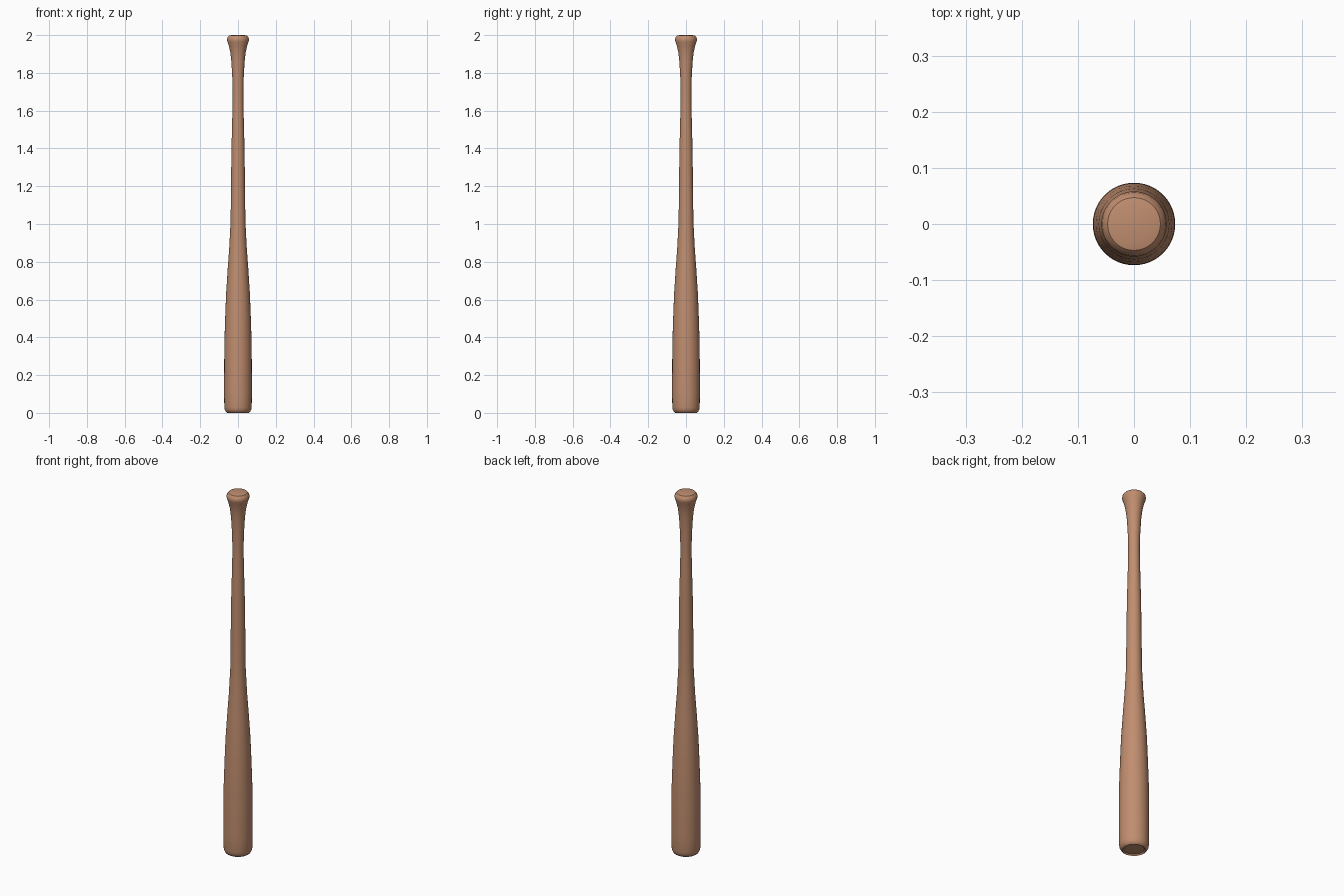
import bpy, bmesh, math

if "Cube" in bpy.data.objects:
    bpy.data.objects.remove(bpy.data.objects["Cube"])

# Turned profile: (radius, height) from barrel end to knob
PROFILE = [
    (0.0, 0.006), (0.05, 0.006), (0.056, 0.0), (0.064, 0.005), (0.070, 0.016),
    (0.0725, 0.03), (0.0735, 0.11), (0.0725, 0.36), (0.068, 0.50), (0.063, 0.63),
    (0.054, 0.77), (0.046, 0.88), (0.039, 1.02), (0.037, 1.20), (0.0345, 1.40),
    (0.030, 1.58), (0.028, 1.68), (0.030, 1.77), (0.035, 1.86), (0.041, 1.91),
    (0.049, 1.945), (0.056, 1.965), (0.058, 1.975), (0.056, 1.987),
    (0.047, 1.997), (0.034, 2.0), (0.0, 2.0),
]
SIDES = 48

# Spin the profile round z
bm = bmesh.new()
verts = [bm.verts.new((r, 0, z)) for r, z in PROFILE]
edges = [bm.edges.new(pair) for pair in zip(verts, verts[1:])]
bmesh.ops.spin(bm, geom=verts + edges, cent=(0, 0, 0), axis=(0, 0, 1),
               angle=2 * math.pi, steps=SIDES, use_merge=False)
bmesh.ops.remove_doubles(bm, verts=bm.verts, dist=1e-5)
bmesh.ops.recalc_face_normals(bm, faces=bm.faces)
mesh = bpy.data.meshes.new("bat")
bm.to_mesh(mesh)
bm.free()

# Bat object and wood colour
bat = bpy.data.objects.new("bat", mesh)
bpy.context.collection.objects.link(bat)
wood = bpy.data.materials.new("brown wood")
wood.diffuse_color = (0.53, 0.27, 0.16, 1)
wood.use_nodes = True
wood.node_tree.nodes["Principled BSDF"].inputs["Base Color"].default_value = wood.diffuse_color
mesh.materials.append(wood)

bpy.context.view_layer.objects.active = bat
bat.select_set(True)
bpy.ops.object.shade_smooth_by_angle(angle=math.radians(35))
